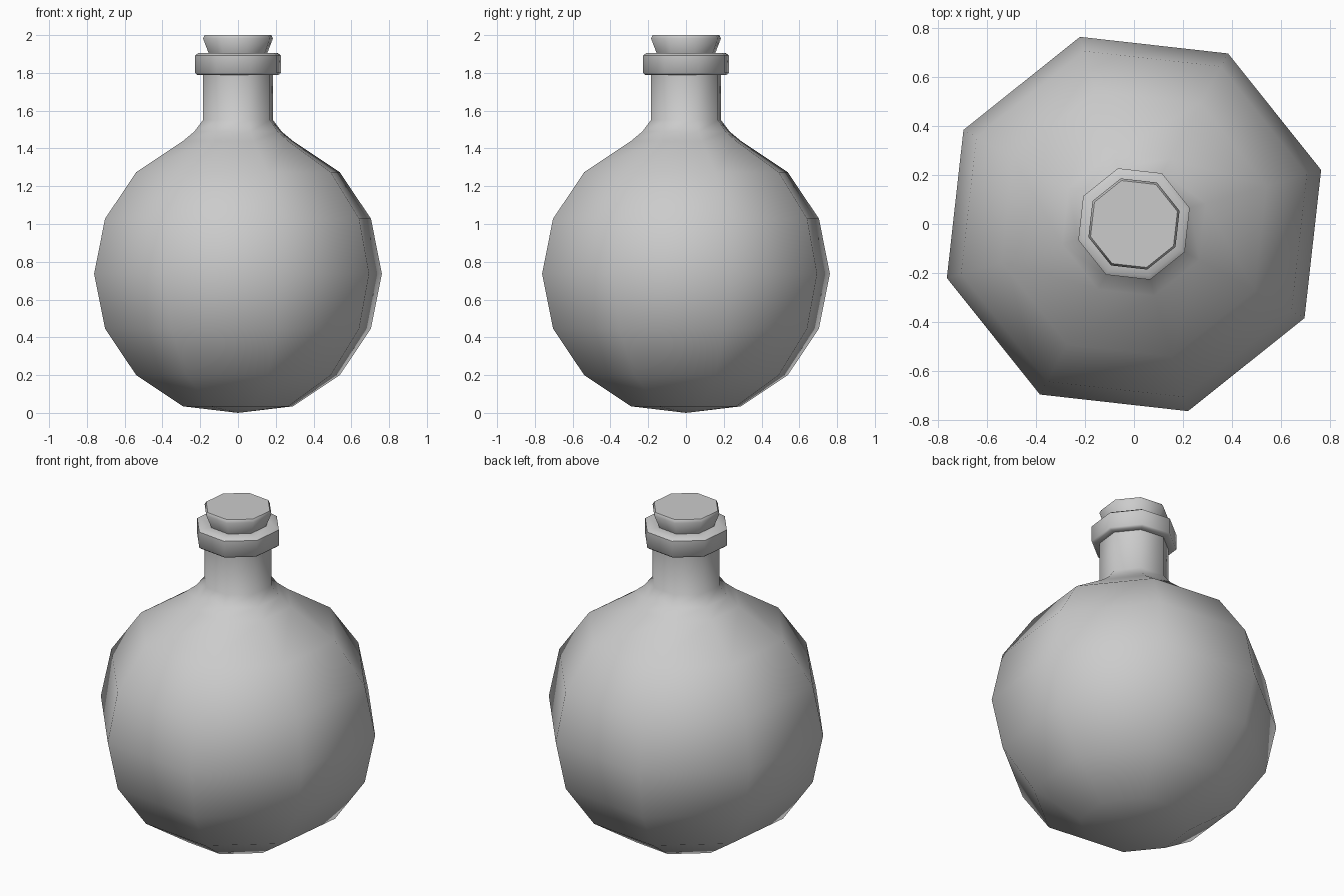
import bpy, bmesh, math

if "Cube" in bpy.data.objects:
    bpy.data.objects.remove(bpy.data.objects["Cube"])

SIDES = 8
TURN = math.radians(16.1)   # rotation of the octagon about z


def lathe(name, profile):
    """Revolve (radius, z) points around z; radius 0 makes a pole."""
    bm = bmesh.new()
    rings = []
    for r, z in profile:
        if r == 0:
            rings.append([bm.verts.new((0, 0, z))])
        else:
            angles = [TURN + 2 * math.pi * i / SIDES for i in range(SIDES)]
            rings.append([bm.verts.new((r * math.cos(a), r * math.sin(a), z)) for a in angles])
    for low, high in zip(rings, rings[1:]):
        for i in range(SIDES):
            j = (i + 1) % SIDES
            quad = [low[i % len(low)], low[j % len(low)], high[j % len(high)], high[i % len(high)]]
            bm.faces.new(list(dict.fromkeys(quad)))
    bmesh.ops.recalc_face_normals(bm, faces=bm.faces)
    mesh = bpy.data.meshes.new(name)
    bm.to_mesh(mesh)
    bm.free()
    obj = bpy.data.objects.new(name, mesh)
    bpy.context.collection.objects.link(obj)
    bpy.ops.object.select_all(action='DESELECT')
    obj.select_set(True)
    bpy.context.view_layer.objects.active = obj
    bpy.ops.object.shade_smooth_by_angle(angle=math.radians(50))
    return obj


# Round body: rings of a sphere, flattened at the base, flowing into the neck and lip
R, H, MID = 0.793, 0.76, 0.737
globe = [(R * math.cos(math.radians(a)), MID + H * math.sin(math.radians(a)))
         for a in (-67.5, -45, -22.5, 0, 22.5, 45, 67.5)]
neck = [(0.24, 1.49), (0.193, 1.55), (0.193, 1.79)]
collar = [(0.225, 1.79), (0.236, 1.80), (0.236, 1.893), (0.218, 1.905), (0.164, 1.905)]
lathe("bottle", [(0, 0)] + globe + neck + collar)

# Tapered stopper with a small bevel at the top
lathe("stopper", [(0, 1.88), (0.155, 1.88), (0.164, 1.91), (0.193, 1.983), (0.184, 2.0), (0, 2.0)])
